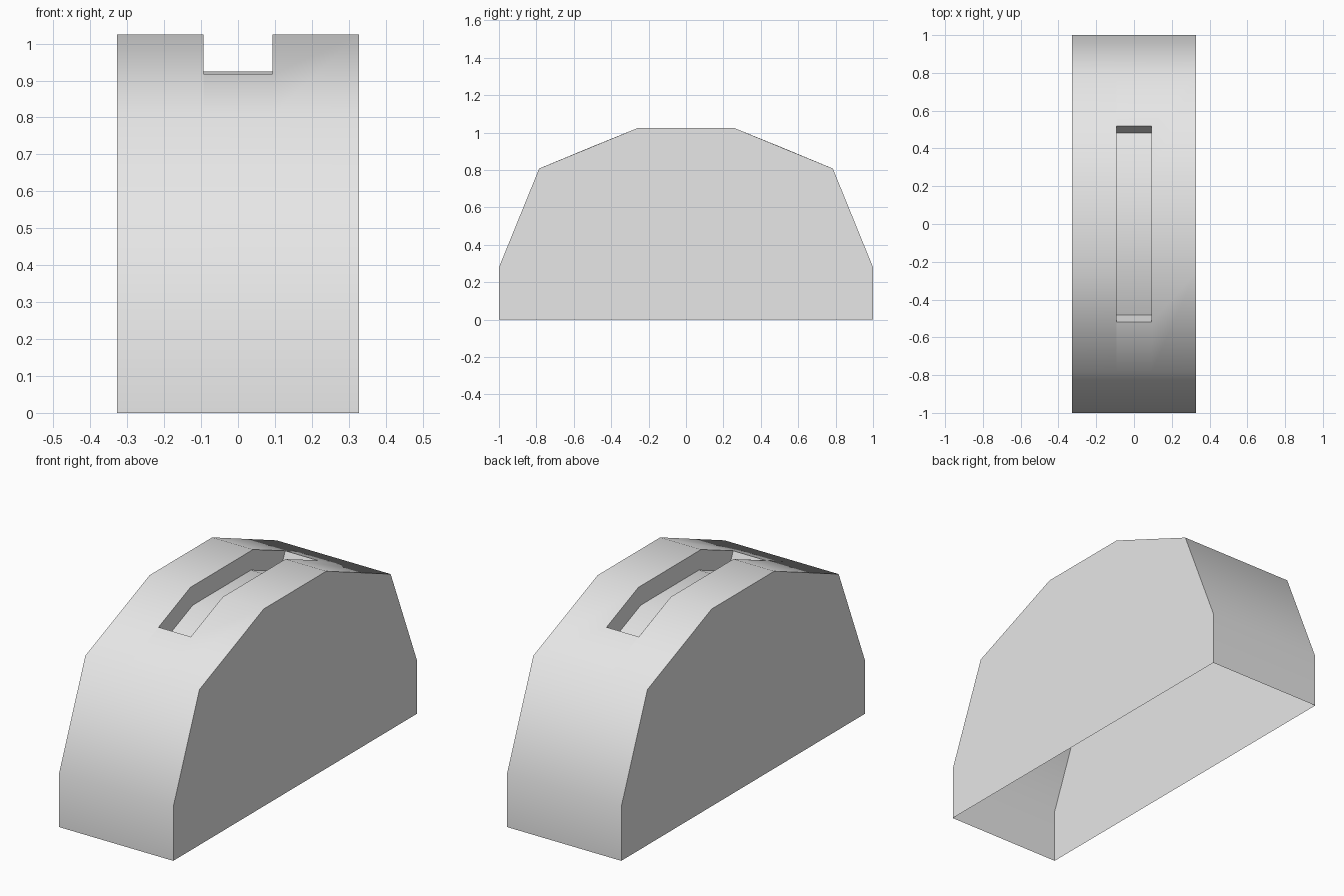
import bpy
import bmesh
from math import radians

if "Cube" in bpy.data.objects:
    bpy.data.objects.remove(bpy.data.objects["Cube"], do_unlink=True)

HALF_WIDTH, SLOT_HALF = 0.328, 0.093

# Half of the outline (y, z), mirrored front to back; the fourth point is the slot end
half = [(1, 0), (1, 0.28), (0.785, 0.808), (0.52, 0.918), (0.257, 1.025)]
outline = [(-y, z) for y, z in half] + half[::-1]

# Slot floor runs parallel to the outline, below it
floor_half = [(0.482, 0.826), (0.238, 0.925)]
floor_line = [(-y, z) for y, z in floor_half] + floor_half[::-1]

bm = bmesh.new()


def column(x, points):
    return [bm.verts.new((x, y, z)) for y, z in points]


def bridge(a, b, skip=()):
    for i in range(len(a) - 1):
        if i not in skip:
            bm.faces.new((a[i], b[i], b[i + 1], a[i + 1]))


# Curved outer shell with the slot opening left out of its middle band
cols = [column(x, outline) for x in (-HALF_WIDTH, -SLOT_HALF, SLOT_HALF, HALF_WIDTH)]
bridge(cols[0], cols[1])
bridge(cols[1], cols[2], skip=(3, 4, 5))
bridge(cols[2], cols[3])

# Slot floor, side walls and end walls
rims = [c[3:7] for c in cols[1:3]]
floors = [column(x, floor_line) for x in (-SLOT_HALF, SLOT_HALF)]
bridge(floors[0], floors[1])
for rim, floor in zip(rims, floors):
    bridge(rim, floor)
for end in (0, -1):
    bm.faces.new((rims[0][end], rims[1][end], floors[1][end], floors[0][end]))

# Keep the shell's bands whole beside the slot ends
spare = [bm.edges.get((a[i], b[i])) for a, b in (cols[0:2], cols[2:4]) for i in (3, 6)]
bmesh.ops.dissolve_edges(bm, edges=spare, use_verts=True)

# Flat side panels; the underside stays open
for c in (cols[0], cols[3]):
    bm.faces.new([v for v in c if v.is_valid])
bmesh.ops.recalc_face_normals(bm, faces=bm.faces)

mesh = bpy.data.meshes.new("slotted_housing")
bm.to_mesh(mesh)
bm.free()
housing = bpy.data.objects.new("slotted_housing", mesh)
bpy.context.collection.objects.link(housing)

# Single light grey colour
grey = bpy.data.materials.new("light_grey")
grey.use_nodes = True
colour = (0.8, 0.8, 0.8, 1)
grey.diffuse_color = colour
grey.node_tree.nodes["Principled BSDF"].inputs["Base Color"].default_value = colour
mesh.materials.append(grey)

# Smooth along the curve, sharp at the sides and the slot
bpy.ops.object.select_all(action="DESELECT")
housing.select_set(True)
bpy.context.view_layer.objects.active = housing
bpy.ops.object.shade_smooth_by_angle(angle=radians(60))
